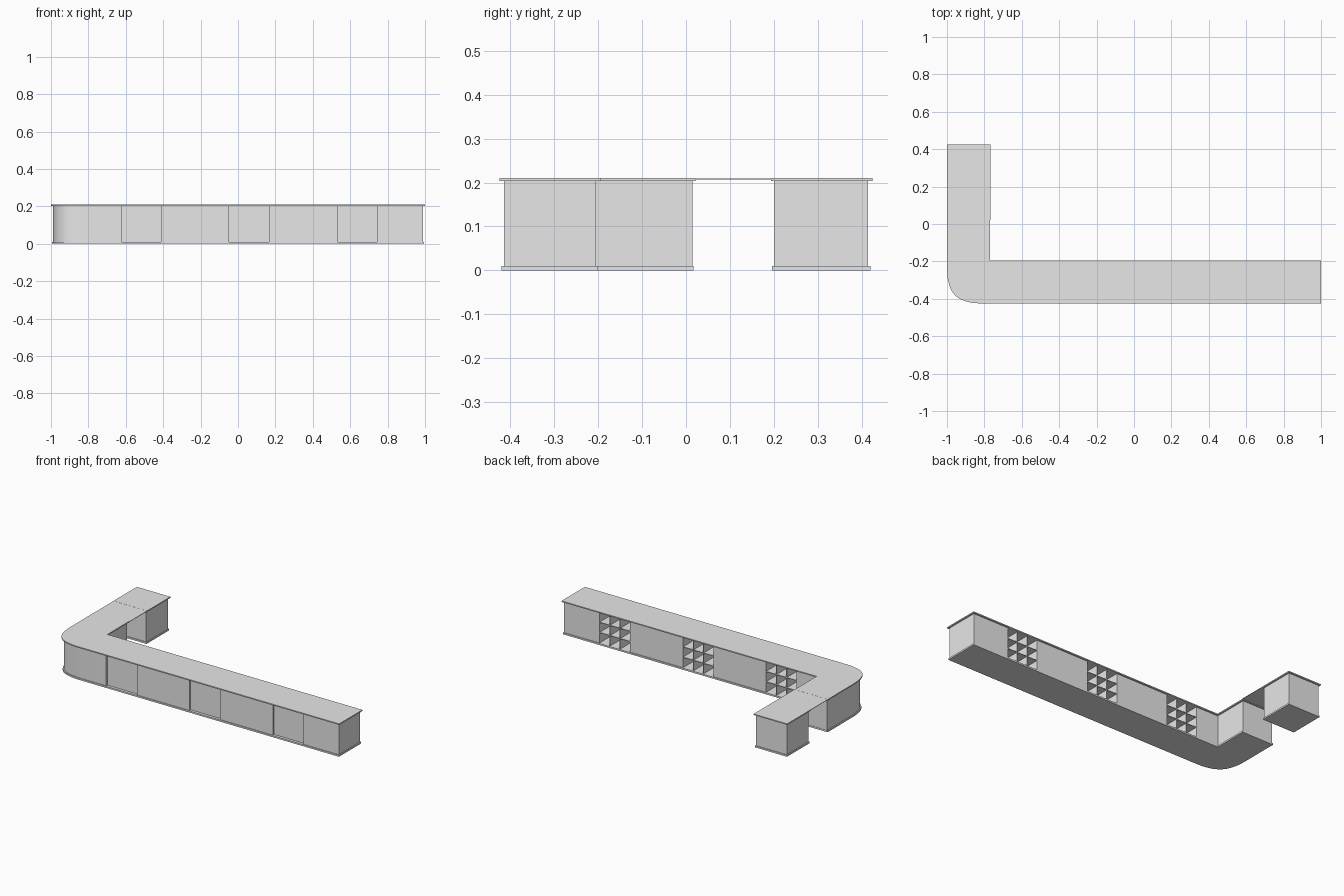
import bpy, bmesh
from mathutils import Vector
from mathutils.geometry import interpolate_bezier

if "Cube" in bpy.data.objects:
    bpy.data.objects.remove(bpy.data.objects["Cube"], do_unlink=True)

GREY = (0.8, 0.8, 0.8, 1)
mat = bpy.data.materials.new("light grey")
mat.use_nodes = True
mat.diffuse_color = GREY
mat.node_tree.nodes["Principled BSDF"].inputs["Base Color"].default_value = GREY

NICHES = [-0.518, 0.059, 0.638]   # centres of the shelf niches
NICHE_W = 0.212
RECESS_Y, POCKET_Y = -0.403, -0.396


def prism(name, outline, z0, z1):
    """Extrude a closed outline between two heights."""
    bm = bmesh.new()
    face = bm.faces.new([bm.verts.new((x, y, z0)) for x, y in outline])
    ext = bmesh.ops.extrude_face_region(bm, geom=[face])["geom"]
    verts = [v for v in ext if isinstance(v, bmesh.types.BMVert)]
    bmesh.ops.translate(bm, verts=verts, vec=(0, 0, z1 - z0))
    bmesh.ops.recalc_face_normals(bm, faces=bm.faces)
    me = bpy.data.meshes.new(name)
    bm.to_mesh(me)
    bm.free()
    me.materials.append(mat)
    ob = bpy.data.objects.new(name, me)
    bpy.context.collection.objects.link(ob)
    bpy.ops.object.select_all(action='DESELECT')
    ob.select_set(True)
    bpy.context.view_layer.objects.active = ob
    bpy.ops.object.shade_smooth_by_angle()
    return ob


def box(name, x0, x1, y0, y1, z0, z1):
    return prism(name, [(x0, y0), (x1, y0), (x1, y1), (x0, y1)], z0, z1)


def notch(x0, x1, edge, depth):
    return [(x0, edge), (x0, depth), (x1, depth), (x1, edge)]


def l_outline(inset, leg_end, niches=False):
    """L-shaped plan with one rounded outer corner, optionally notched."""
    left, front, right = -1 + inset, -0.425 + inset, 1 - inset
    back, inner = -0.195 - inset, -0.77 - inset
    r, h = 0.2, 0.15
    pts = [tuple(p) for p in interpolate_bezier(
        Vector((left, front + r)), Vector((left, front + r * 0.25)),
        Vector((left + r * 0.25, front)), Vector((left + r, front)), 20)]
    half = NICHE_W / 2
    if niches:
        for c in NICHES:
            pts += notch(c - half, c + half, front, RECESS_Y)
    pts += [(right, front), (right, back)]
    if niches:
        for c in reversed(NICHES):
            pts += notch(c + half, c - half, back, POCKET_Y)
    return pts + [(inner, back), (inner, leg_end), (left, leg_end)]


# Main L-shaped counter
prism("counter_plinth", l_outline(0.005, 0.017), 0, 0.01)
prism("counter_body", l_outline(0.01, 0.015, True), 0.01, 0.203)
prism("counter_top", l_outline(0, 0.022), 0.203, 0.21)

# Separate end cabinet
box("end_plinth", -0.995, -0.772, 0.196, 0.42, 0, 0.01)
box("end_body", -0.99, -0.777, 0.2, 0.415, 0.01, 0.203)
box("end_top", -1, -0.767, 0.194, 0.425, 0.203, 0.21)

# Thin flap bridging the walk-through
box("counter_flap", -1, -0.767, 0.022, 0.194, 0.2065, 0.2095)

# Shelves and dividers inside each niche
T = 0.002
for n, c in enumerate(NICHES, 1):
    x0, x1 = c - NICHE_W / 2, c + NICHE_W / 2
    for i in (1, 2):
        x = x0 + i * NICHE_W / 3
        z = 0.01 + i * 0.193 / 3
        box(f"niche_{n}_divider_{i}", x - T, x + T, POCKET_Y, -0.206, 0.01, 0.203)
        box(f"niche_{n}_shelf_{i}", x0, x1, POCKET_Y, -0.207, z - T, z + T)
